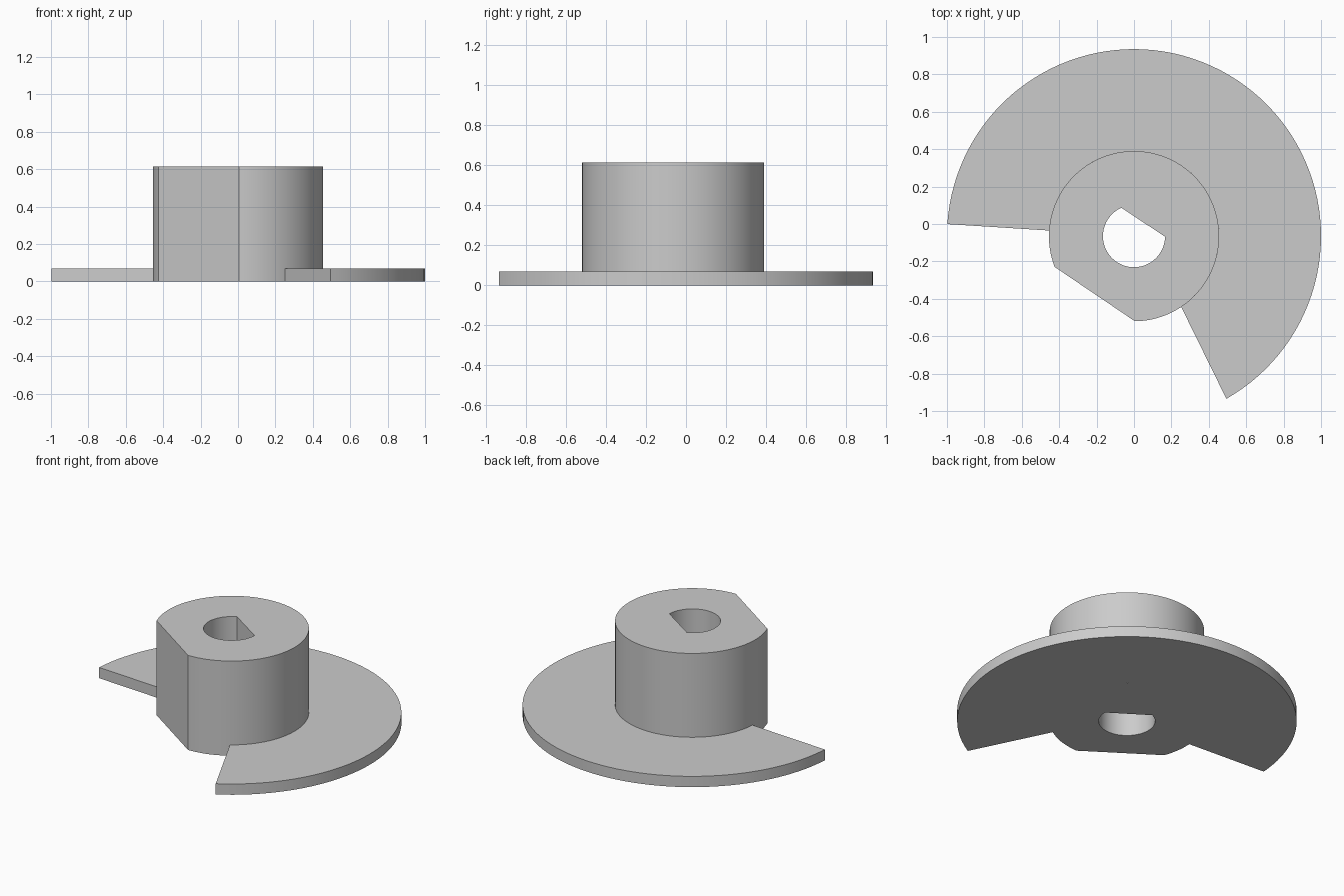
import bpy
import bmesh
from math import cos, sin, radians, ceil

cube = bpy.data.objects.get("Cube")
if cube:
    bpy.data.objects.remove(cube, do_unlink=True)

AXIS_Y = -0.065      # shared axis of hub, bore and flange
HUB_R, BORE_R, FLANGE_R = 0.455, 0.166, 1.0
HUB_H, FLANGE_H = 0.615, 0.07

grey = bpy.data.materials.new("plain grey")
grey.use_nodes = True
grey.diffuse_color = (0.6, 0.6, 0.6, 1)
grey.node_tree.nodes["Principled BSDF"].inputs["Base Color"].default_value = grey.diffuse_color


def arc(radius, start, end):
    """Points along an arc about the shared axis, angles in degrees."""
    steps = ceil(abs(end - start) / 3)
    angles = [radians(start + (end - start) * i / steps) for i in range(steps + 1)]
    return [(radius * cos(a), AXIS_Y + radius * sin(a), 0) for a in angles]


def extruded_part(name, loops, height):
    """Fill closed outlines (later ones are holes) and raise them to a solid."""
    bm = bmesh.new()
    edges = []
    for loop in loops:
        verts = [bm.verts.new(p) for p in loop]
        edges += [bm.edges.new((v, verts[i - 1])) for i, v in enumerate(verts)]
    bmesh.ops.triangle_fill(bm, edges=edges, use_beauty=True, normal=(0, 0, 1))
    result = bmesh.ops.extrude_face_region(bm, geom=bm.faces[:], use_keep_orig=True)
    top = [g for g in result["geom"] if isinstance(g, bmesh.types.BMVert)]
    bmesh.ops.translate(bm, verts=top, vec=(0, 0, height))
    bmesh.ops.recalc_face_normals(bm, faces=bm.faces[:])
    mesh = bpy.data.meshes.new(name)
    bm.to_mesh(mesh)
    bm.free()
    mesh.materials.append(grey)
    obj = bpy.data.objects.new(name, mesh)
    bpy.context.collection.objects.link(obj)
    bpy.ops.object.select_all(action="DESELECT")
    obj.select_set(True)
    bpy.context.view_layer.objects.active = obj
    bpy.ops.object.shade_smooth_by_angle(angle=radians(20))
    return obj


# Hub with an outer flat and a D-shaped through bore
extruded_part("hub", [arc(HUB_R, -89.4, 201.2), arc(BORE_R, 114, 359)], HUB_H)

# Partial flange wrapped around the hub base
extruded_part("flange", [arc(FLANGE_R, -60.4, 176.3) + arc(HUB_R, 176.2, -56.3)], FLANGE_H)
